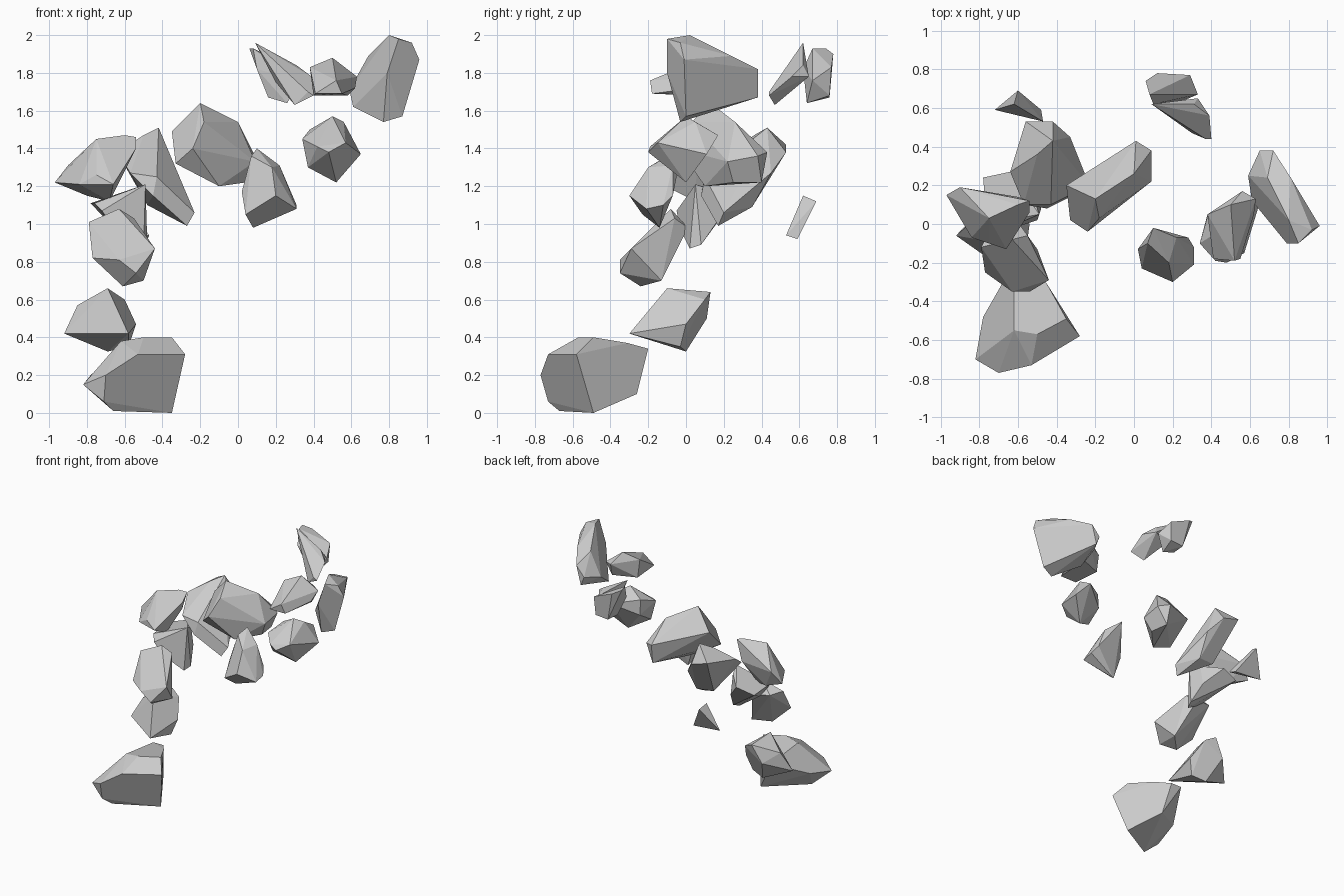
import bpy, bmesh

# One flat stone colour for the whole drifting trail of rocks
stone = bpy.data.materials.new("light_grey_stone")
stone.diffuse_color = (0.6, 0.6, 0.6, 1)


def rock(name, *corners):
    """Flat-faced chiselled rock: the convex hull of a few corners."""
    bm = bmesh.new()
    for c in corners:
        bm.verts.new(c)
    out = bmesh.ops.convex_hull(bm, input=bm.verts)
    loose = {g for g in out["geom_interior"] + out["geom_unused"]
             if isinstance(g, bmesh.types.BMVert)}
    bmesh.ops.delete(bm, geom=list(loose), context='VERTS')
    # merge nearly coplanar triangles into broad facets
    bmesh.ops.dissolve_limit(bm, angle_limit=0.15, verts=bm.verts, edges=bm.edges)
    bmesh.ops.recalc_face_normals(bm, faces=bm.faces)
    me = bpy.data.meshes.new(name)
    bm.to_mesh(me)
    bm.free()
    me.materials.append(stone)
    bpy.context.collection.objects.link(bpy.data.objects.new(name, me))


# Lower left climb
rock("base_boulder", (-.28, -.58, .31), (-.35, -.49, .40), (-.53, -.73, .31),
     (-.70, -.77, .20), (-.82, -.70, .15), (-.71, -.73, .06), (-.66, -.67, .01),
     (-.35, -.49, 0), (-.45, -.31, .37), (-.62, -.55, .38), (-.50, -.57, .40),
     (-.78, -.48, .2), (-.62, -.20, .34), (-.53, -.20, .34), (-.49, -.26, .10))
rock("second_rock", (-.92, -.06, .42), (-.85, 0, .57), (-.69, -.10, .66),
     (-.68, .13, .64), (-.60, .10, .60), (-.54, 0, .47), (-.58, -.30, .42),
     (-.69, 0, .325), (-.58, -.03, .35), (-.76, .11, .50))
rock("third_rock", (-.63, -.35, .81), (-.54, -.35, .74), (-.44, -.29, .87),
     (-.50, -.13, .70), (-.61, -.24, .67), (-.77, -.25, .82), (-.79, -.12, 1.01),
     (-.63, -.08, 1.08), (-.55, -.06, 1.03), (-.60, .01, .98), (-.49, -.17, .90),
     (-.74, -.02, 1.0))
rock("wedge_rock", (-.76, 0, 1.11), (-.72, -.05, 1.07), (-.49, .05, 1.21),
     (-.50, .02, .87), (-.48, .08, .89), (-.78, .24, 1.11), (-.64, .27, 1.15),
     (-.52, .17, 1.02), (-.52, .14, 1.18), (-.65, -.03, .97))
rock("left_rock", (-.97, .15, 1.22), (-.90, .19, 1.31), (-.75, .03, 1.45),
     (-.60, .10, 1.47), (-.54, .12, 1.46), (-.54, .06, 1.40), (-.66, -.13, 1.21),
     (-.84, -.07, 1.21), (-.75, -.10, 1.26), (-.68, .05, 1.12), (-.80, .12, 1.15),
     (-.60, .14, 1.30))

# Middle cluster
rock("slanted_rock", (-.42, .43, 1.51), (-.56, .53, 1.42), (-.42, .53, 1.38),
     (-.33, .45, 1.27), (-.25, .25, 1.10), (-.23, .20, 1.06), (-.27, .17, .99),
     (-.45, .08, 1.15), (-.43, .10, 1.25), (-.57, .10, 1.27), (-.64, .27, 1.38),
     (-.50, .36, 1.47), (-.34, .35, 1.09), (-.48, .33, 1.10))
rock("shard", (-.72, .59, .94), (-.60, .69, 1.12), (-.62, .62, 1.15),
     (-.47, .53, .94), (-.48, .59, .92))
rock("middle_boulder", (-.35, .20, 1.49), (-.20, .13, 1.64), (0, .26, 1.54),
     (.01, .43, 1.38), (.09, .38, 1.36), (.09, .22, 1.33), (.04, .25, 1.22),
     (-.24, -.04, 1.40), (-.33, .02, 1.32), (-.10, .10, 1.20), (.02, .40, 1.22),
     (-.18, .03, 1.54))
rock("low_middle_rock", (.10, -.02, 1.40), (.22, -.07, 1.31), (.31, -.12, 1.10),
     (.31, -.21, 1.08), (.20, -.30, 1.15), (.04, -.23, 1.05), (.08, -.14, .98),
     (.02, -.13, 1.17), (.07, -.10, 1.36), (.18, -.20, 1.30), (.28, -.07, 1.15))

# Upper right cluster
rock("small_round_rock", (.34, -.10, 1.45), (.38, .04, 1.50), (.50, 0, 1.57),
     (.56, .05, 1.54), (.56, .17, 1.47), (.65, .11, 1.37), (.57, -.15, 1.43),
     (.42, -.19, 1.41), (.48, -.20, 1.38), (.52, 0, 1.22), (.37, -.08, 1.30),
     (.38, .05, 1.38))
rock("flat_rock", (.38, .05, 1.83), (.56, .17, 1.79), (.50, .10, 1.88),
     (.63, .13, 1.78), (.52, -.19, 1.76), (.41, -.18, 1.69), (.62, .05, 1.72),
     (.55, -.18, 1.69), (.40, .05, 1.68), (.58, .12, 1.68))
rock("right_boulder", (.96, -.01, 1.87), (.92, -.03, 1.96), (.80, .02, 2.0),
     (.85, -.10, 1.98), (.79, -.10, 1.80), (.77, -.03, 1.54), (.87, 0, 1.57),
     (.61, .12, 1.62), (.59, .25, 1.71), (.65, .38, 1.74), (.72, .38, 1.82),
     (.68, .38, 1.67), (.69, .24, 1.89), (.81, .24, 1.89))
rock("top_spike", (.09, .62, 1.96), (.31, .62, 1.84), (.39, .56, 1.78),
     (.40, .44, 1.68), (.37, .44, 1.70), (.30, .47, 1.63), (.33, .65, 1.78),
     (.20, .60, 1.75))
rock("top_back_rock", (.06, .74, 1.93), (.08, .67, 1.93), (.12, .78, 1.90),
     (.29, .77, 1.83), (.33, .67, 1.76), (.26, .64, 1.64), (.16, .65, 1.67),
     (.17, .76, 1.67), (.10, .62, 1.82), (.28, .76, 1.68))
